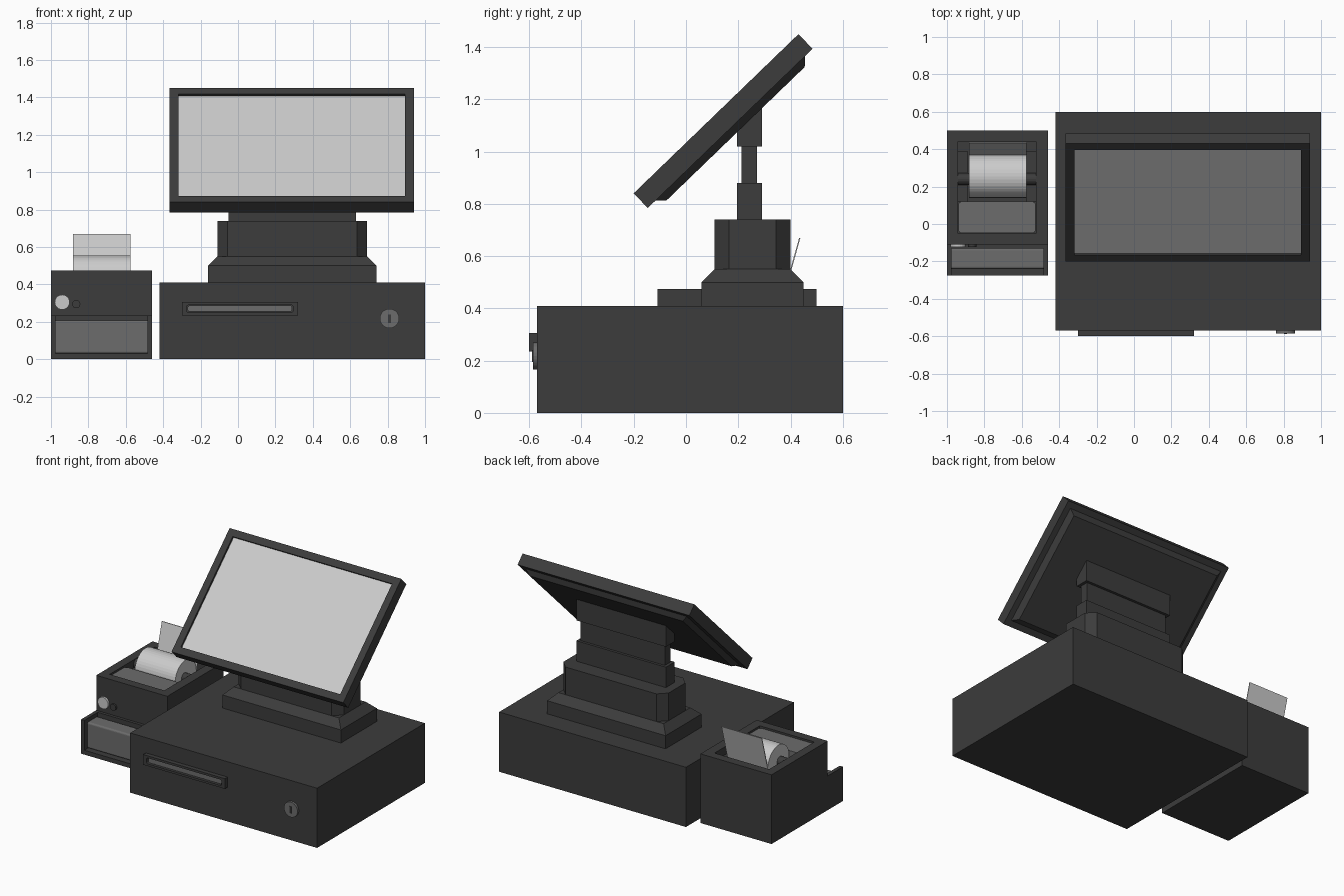
import bpy, bmesh, math
from mathutils import Matrix, Vector

if "Cube" in bpy.data.objects:
    bpy.data.objects.remove(bpy.data.objects["Cube"])


def mat(name, v):
    m = bpy.data.materials.new(name)
    m.diffuse_color = (*v, 1)
    m.use_nodes = True
    m.node_tree.nodes["Principled BSDF"].inputs["Base Color"].default_value = m.diffuse_color
    return m


DARK = mat("charcoal_plastic", (0.045, 0.045, 0.045))
GREY = mat("mid_grey", (0.15, 0.15, 0.15))
LIGHT = mat("pale_grey", (0.6, 0.6, 0.6))


def finish(name, bm, m, M=None):
    if M:
        bm.transform(M)
    bmesh.ops.recalc_face_normals(bm, faces=bm.faces)
    me = bpy.data.meshes.new(name)
    bm.to_mesh(me)
    bm.free()
    me.materials.append(m)
    ob = bpy.data.objects.new(name, me)
    bpy.context.collection.objects.link(ob)
    return ob


def box(name, x, y, z, m=DARK, M=None, round_axis=None, r=0.02):
    """Box from ranges; optional rounding of the edges parallel to one axis."""
    bm = bmesh.new()
    bmesh.ops.create_cube(bm, size=1)
    for v in bm.verts:
        v.co = [a[0] if c < 0 else a[1] for c, a in zip(v.co, (x, y, z))]
    if round_axis is not None:
        es = [e for e in bm.edges
              if abs((e.verts[0].co - e.verts[1].co).normalized()[round_axis]) > 0.9]
        bmesh.ops.bevel(bm, geom=es, offset=r, segments=4, profile=0.5, affect='EDGES')
    return finish(name, bm, m, M)


def loft(name, rings, m=DARK, M=None):
    """Bridge rings of equal point count and cap both ends."""
    bm = bmesh.new()
    R = [[bm.verts.new(p) for p in ring] for ring in rings]
    n = len(R[0])
    for a, b in zip(R, R[1:]):
        for i in range(n):
            bm.faces.new((a[i], a[(i + 1) % n], b[(i + 1) % n], b[i]))
    bm.faces.new(R[0])
    bm.faces.new(R[-1])
    return finish(name, bm, m, M)


def rect(x, y, z, c=0):
    (a, b), (d, e) = x, y
    if not c:
        return [(a, d, z), (b, d, z), (b, e, z), (a, e, z)]
    return [(a + c, d, z), (b - c, d, z), (b, d + c, z), (b, e - c, z),
            (b - c, e, z), (a + c, e, z), (a, e - c, z), (a, d + c, z)]


def cyl(name, axis, r, start, length, m=DARK, seg=32):
    """Cylinder from a start point along +x ('X') or +y ('Y')."""
    bm = bmesh.new()
    bmesh.ops.create_cone(bm, cap_ends=True, segments=seg, radius1=r, radius2=r, depth=length)
    d = Vector((1, 0, 0)) if axis == 'X' else Vector((0, 1, 0))
    M = Matrix.Translation(Vector(start) + d * length / 2) @ \
        Vector((0, 0, 1)).rotation_difference(d).to_matrix().to_4x4()
    return finish(name, bm, m, M)


def cut(ob, cutter):
    mod = ob.modifiers.new("cut", 'BOOLEAN')
    mod.operation = 'DIFFERENCE'
    mod.solver = 'EXACT'
    mod.object = cutter
    bpy.context.view_layer.objects.active = ob
    bpy.ops.object.modifier_apply(modifier=mod.name)
    bpy.data.objects.remove(cutter)


# Cash drawer with handle and lock
box("cash_drawer", (-0.42, 1.0), (-0.57, 0.60), (0, 0.41))
handle = box("drawer_handle", (-0.30, 0.32), (-0.60, -0.57), (0.235, 0.305))
cut(handle, box("cutter", (-0.275, 0.295), (-0.65, -0.578), (0.25, 0.29), round_axis=1, r=0.012))
box("handle_inlay", (-0.27, 0.29), (-0.588, -0.575), (0.254, 0.288), GREY, round_axis=1, r=0.014)
cyl("drawer_lock", 'Y', 0.052, (0.81, -0.585, 0.218), 0.02, GREY, 24)
box("key_slot", (0.803, 0.817), (-0.589, -0.58), (0.195, 0.24))

# Stand: sloped foot, chamfered column, stepped neck
FX, FY = (-0.16, 0.74), (0.06, 0.45)
CX, CY = (-0.11, 0.69), (0.11, 0.40)
loft("stand_foot", [rect(FX, FY, 0.41), rect(FX, FY, 0.50), rect(CX, CY, 0.55)])
loft("stand_column", [rect(CX, CY, 0.55, 0.055), rect(CX, CY, 0.74, 0.055)])
box("neck_lower", (-0.05, 0.63), (0.195, 0.29), (0.74, 0.88))
box("neck_middle", (-0.03, 0.61), (0.212, 0.272), (0.88, 1.02))
box("neck_upper", (-0.05, 0.63), (0.195, 0.29), (1.02, 1.17))

# Tilted monitor; local z is the outward screen normal, front face at local z = 0
T = Matrix.Translation((0.2875, 0.115, 1.145)) @ Matrix.Rotation(math.radians(44), 4, 'X')
W, H, B = 0.6525, 0.4385, 0.047


def span(h, inset):
    return (-h + inset, h - inset)


monitor = box("monitor_case", span(W, 0), span(H, 0), (-0.078, 0), M=T)
cut(monitor, box("cutter", span(W, B), span(H, B), (-0.018, 0.1), M=T))
box("monitor_screen", span(W, B), span(H, B), (-0.03, -0.014), LIGHT, T)
loft("monitor_back", [rect(span(W, 0.04), span(H, 0.04), -0.078),
                      rect(span(W, 0.07), span(H, 0.07), -0.107)], M=T)

# Printer body with paper well
body = box("printer_body", (-1.0, -0.46), (-0.11, 0.50), (0, 0.475))
cut(body, box("cutter", (-0.94, -0.525), (-0.05, 0.44), (0.30, 0.6)))
box("printer_lid", (-0.939, -0.526), (-0.049, 0.12), (0.31, 0.462), GREY, round_axis=2)

# Printer front tray frame and its grey cover
tray = box("tray_frame", (-1.0, -0.46), (-0.275, -0.11), (0, 0.235))
cut(tray, box("cutter", (-0.975, -0.485), (-0.4, -0.13), (0.03, 0.4)))
box("tray_cover", (-0.975, -0.485), (-0.24, -0.13), (0.03, 0.208), GREY, round_axis=0, r=0.012)

# Printer buttons
cyl("power_button", 'Y', 0.04, (-0.94, -0.124, 0.305), 0.02, LIGHT, 24)
cyl("feed_button", 'Y', 0.022, (-0.865, -0.122, 0.295), 0.02, DARK, 20)

# Paper roll, axle, cradles and loose sheet
RY, RZ = 0.255, 0.44
cyl("paper_roll", 'X', 0.115, (-0.882, RY, RZ), 0.306, LIGHT, 40)
cyl("roll_axle", 'X', 0.032, (-0.94, RY - 0.015, RZ), 0.415, DARK, 20)
for side, x in (("left", -0.94), ("right", -0.575)):
    box("roll_cradle_" + side, (x, x + 0.05), (0.12, 0.39), (0.30, 0.42))
sx = (-0.882, -0.576)
loft("paper_sheet", [rect(sx, (0.366, 0.371), 0.43), rect(sx, (0.433, 0.438), 0.67)], LIGHT)
